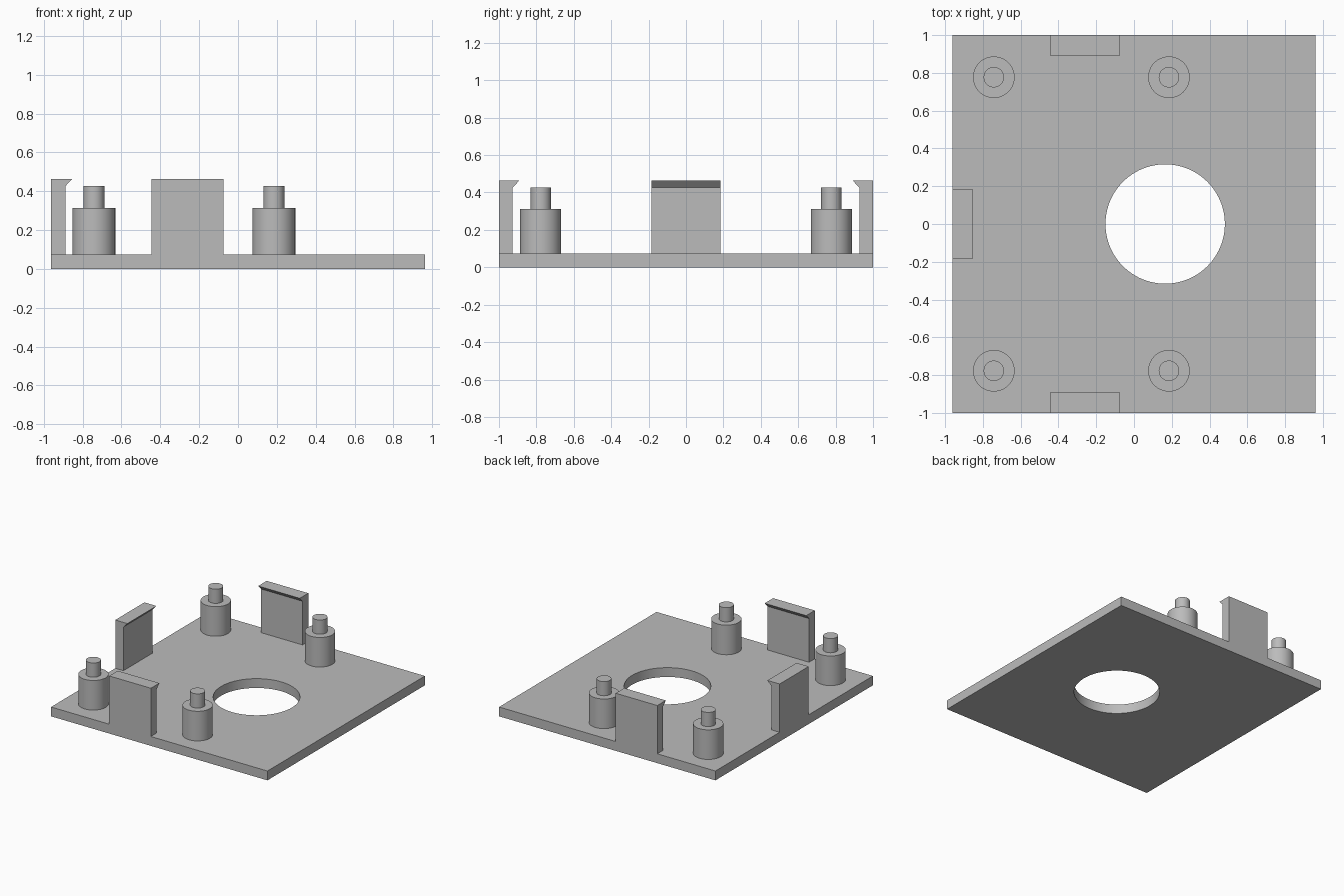
import bpy
import bmesh
from math import radians
from mathutils import Matrix, Vector

cube = bpy.data.objects.get("Cube")
if cube:
    bpy.data.objects.remove(cube, do_unlink=True)

GREY = (0.5, 0.5, 0.5, 1)
grey = bpy.data.materials.new("plain grey")
grey.use_nodes = True
grey.diffuse_color = GREY
grey.node_tree.nodes["Principled BSDF"].inputs["Base Color"].default_value = GREY

PLATE_TOP = 0.075


def add_object(name, bm):
    bmesh.ops.recalc_face_normals(bm, faces=bm.faces)
    mesh = bpy.data.meshes.new(name)
    bm.to_mesh(mesh)
    bm.free()
    mesh.materials.append(grey)
    obj = bpy.data.objects.new(name, mesh)
    bpy.context.collection.objects.link(obj)
    return obj


def smooth(obj):
    bpy.ops.object.select_all(action="DESELECT")
    obj.select_set(True)
    bpy.context.view_layer.objects.active = obj
    bpy.ops.object.shade_smooth_by_angle(angle=radians(30))


def lathe(name, profile, location, steps=64):
    """Spin a (radius, height) profile around the vertical axis."""
    bm = bmesh.new()
    verts = [bm.verts.new((r, 0, z)) for r, z in profile]
    edges = [bm.edges.new(pair) for pair in zip(verts, verts[1:])]
    bmesh.ops.spin(bm, geom=verts + edges, axis=(0, 0, 1), cent=(0, 0, 0),
                   angle=radians(360), steps=steps)
    bmesh.ops.remove_doubles(bm, verts=bm.verts, dist=0.0001)
    obj = add_object(name, bm)
    obj.location = location
    smooth(obj)
    return obj


def snap_clip(name, location, turn):
    """Hooked upright: its outer face is on x = 0 and the hook points to +x."""
    wall, reach, half_width, top = 0.073, 0.108, 0.185, 0.463
    profile = [(0, 0.02), (wall, 0.02), (wall, top - 0.037), (reach, top), (0, top)]
    bm = bmesh.new()
    face = bm.faces.new([bm.verts.new((x, -half_width, z)) for x, z in profile])
    side = bmesh.ops.extrude_face_region(bm, geom=[face])["geom"]
    bmesh.ops.translate(bm, vec=(0, 2 * half_width, 0),
                        verts=[g for g in side if isinstance(g, bmesh.types.BMVert)])
    bm.transform(Matrix.Translation(Vector(location)) @ Matrix.Rotation(radians(turn), 4, "Z"))
    return add_object(name, bm)


# Base plate with a round opening
bm = bmesh.new()
bmesh.ops.create_cube(bm, size=1, matrix=Matrix.Translation((0, 0, PLATE_TOP / 2))
                      @ Matrix.Diagonal((1.924, 2, PLATE_TOP, 1)))
plate = add_object("base_plate", bm)

cutter = lathe("opening_cutter", [(0, -0.1), (0.316, -0.1), (0.316, 0.2), (0, 0.2)],
               (0.165, 0, 0), steps=96)
cutter.hide_render = True
cut = plate.modifiers.new("round opening", "BOOLEAN")
cut.object = cutter
cut.operation = "DIFFERENCE"
cut.solver = "EXACT"
bpy.context.view_layer.objects.active = plate
bpy.ops.object.modifier_apply(modifier=cut.name)
bpy.data.objects.remove(cutter, do_unlink=True)
smooth(plate)

# Standoffs: a wide post with a narrow locating pin
post = [(0, 0.02), (0.11, 0.02), (0.11, 0.313), (0.054, 0.313), (0.054, 0.427), (0, 0.427)]
for side, x in (("right", -0.742), ("left", 0.185)):
    for end, y in (("front", -0.777), ("back", 0.777)):
        lathe(f"{end}_{side}_standoff", post, (x, y, 0))

# Snap clips on three edges, hooks facing inward
snap_clip("right_clip", (-0.962, 0, 0), 0)
snap_clip("front_clip", (-0.26, -1, 0), 90)
snap_clip("back_clip", (-0.26, 1, 0), -90)
